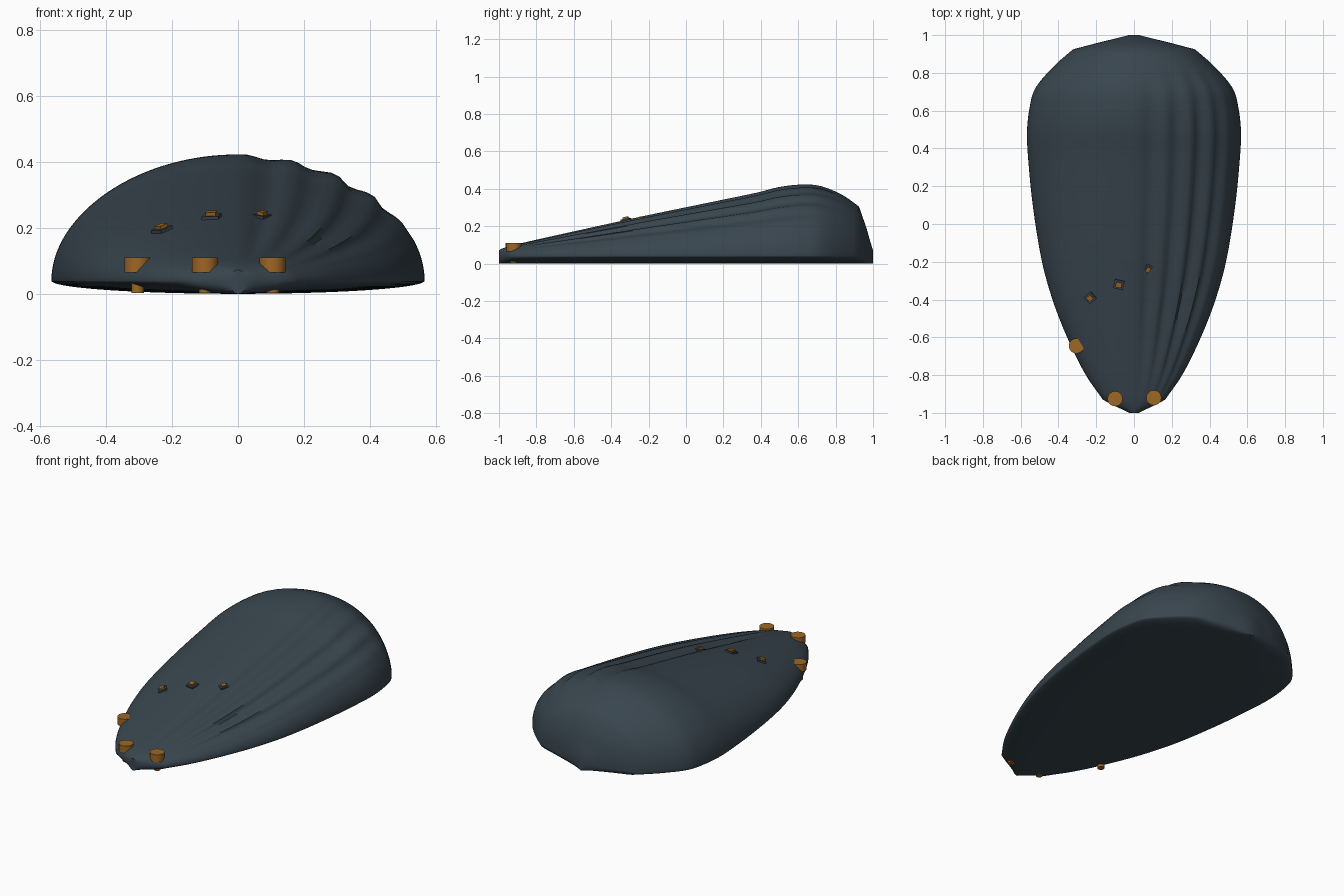
import bpy, bmesh, math
from mathutils import Vector, Matrix

if "Cube" in bpy.data.objects:
    bpy.data.objects.remove(bpy.data.objects["Cube"])


def material(name, rgb):
    m = bpy.data.materials.new(name)
    m.diffuse_color = (*rgb, 1)
    m.use_nodes = True
    m.node_tree.nodes["Principled BSDF"].inputs["Base Color"].default_value = m.diffuse_color
    return m


SHELL = material("slate blue", (0.040, 0.060, 0.076))
AMBER = material("amber brown", (0.34, 0.135, 0.018))

# Sections along the shell: y, half width, top height
STATIONS = [(-0.93, 0.165, 0.098), (-0.80, 0.255, 0.128), (-0.62, 0.345, 0.168),
            (-0.42, 0.425, 0.212), (-0.20, 0.487, 0.260), (0.10, 0.536, 0.322),
            (0.38, 0.563, 0.380), (0.50, 0.566, 0.410), (0.62, 0.552, 0.423),
            (0.72, 0.522, 0.415), (0.84, 0.420, 0.365), (0.925, 0.322, 0.305)]
RIM = 0.04


def size_at(y):
    """Half width and height of the shell, smoothly interpolated."""
    s = STATIONS
    i = max(k for k in range(len(s) - 1) if s[k][0] <= y + 1e-6)
    a, b = s[i], s[i + 1]
    p, q = s[max(i - 1, 0)], s[min(i + 2, len(s) - 1)]
    d = b[0] - a[0]
    t = (y - a[0]) / d
    out = []
    for c in (1, 2):
        ma = (b[c] - p[c]) / (b[0] - p[0]) * d
        mb = (q[c] - a[c]) / (q[0] - a[0]) * d
        out.append((2*t**3 - 3*t**2 + 1) * a[c] + (t**3 - 2*t**2 + t) * ma
                   + (3*t**2 - 2*t**3) * b[c] + (t**3 - t**2) * mb)
    return out


def shell_point(y, w, h, ang):
    """Point on a section; ang is measured from straight up towards +x."""
    s, c = math.sin(ang), math.cos(ang)
    if c < 0:
        return Vector((w * s, y, RIM + RIM * c))
    # Fanned grooves on the right half only
    groove = 0
    if 0.04 < ang < 1.2:
        fade = min(1, (y + 0.95) / 0.5) * max(0, min(1, (0.85 - y) / 0.3))
        fade *= min(1, (1.2 - ang) / 0.45)
        groove = 0.020 * max(0, fade) * (0.5 - 0.5 * math.cos((ang - 0.04) * math.tau / 0.26))
    k = 1 - groove / max(h, 0.1)
    return Vector((w * s * k, y, RIM + (h - RIM) * c * k))


def top_point(x, y):
    w, h = size_at(y)
    return shell_point(y, w, h, math.asin(x / w))


# Lofted shell body
N = 128
first, last = STATIONS[0][0], STATIONS[-1][0]
rows = [(-1.0, 0.026, 0.072), (-0.985, 0.055, 0.080), (-0.955, 0.120, 0.090)]
rows += [(y, *size_at(y)) for y in (first + (last - first) * k / 64 for k in range(65))]
rows += [(0.965, 0.17, 0.19), (0.985, 0.085, 0.12), (1.0, 0.028, 0.07)]
bm = bmesh.new()
rings = [[bm.verts.new(shell_point(y, w, h, -math.pi + math.tau * k / N)) for k in range(N)]
         for y, w, h in rows]
for a, b in zip(rings, rings[1:]):
    for k in range(N):
        bm.faces.new((a[k], a[(k + 1) % N], b[(k + 1) % N], b[k]))
bm.faces.new(rings[0])
bm.faces.new(rings[-1])
bmesh.ops.recalc_face_normals(bm, faces=bm.faces)
mesh = bpy.data.meshes.new("shell")
bm.to_mesh(mesh)
bm.free()
mesh.materials.append(SHELL)
shell = bpy.data.objects.new("shell", mesh)
bpy.context.collection.objects.link(shell)
bpy.context.view_layer.objects.active = shell
shell.select_set(True)
bpy.ops.object.shade_smooth_by_angle(angle=math.radians(45))


def cylinder(name, x, y, z0, z1, r):
    bpy.ops.mesh.primitive_cylinder_add(vertices=32, radius=r, depth=z1 - z0,
                                        location=(x, y, (z0 + z1) / 2))
    o = bpy.context.object
    o.name = name
    o.data.materials.append(AMBER)
    bpy.ops.object.shade_smooth_by_angle(angle=math.radians(40))


# Pegs with wide heads around the narrow end
for x, y in ((-0.305, -0.645), (-0.10, -0.925), (0.105, -0.92)):
    cylinder("peg_shaft", x, y, 0.003, 0.075, 0.019)
    cylinder("peg_head", x, y, 0.065, 0.11, 0.04)


def stud_box(name, centre, rot, size, mat):
    bpy.ops.mesh.primitive_cube_add(size=1)
    o = bpy.context.object
    o.name = name
    o.matrix_world = Matrix.Translation(centre) @ rot @ Matrix.Diagonal((*size, 1))
    o.data.materials.append(mat)


# Small square studs lying on the surface
for x, y, turn, w in ((-0.23, -0.39, 40, 0.048), (-0.08, -0.32, -12, 0.052),
                      (0.08, -0.24, -32, 0.036)):
    p = top_point(x, y)
    du = top_point(x + 0.03, y) - top_point(x - 0.03, y)
    dv = top_point(x, y + 0.03) - top_point(x, y - 0.03)
    n = du.cross(dv).normalized()
    rot = (Vector((0, 0, 1)).rotation_difference(n).to_matrix().to_4x4()
           @ Matrix.Rotation(math.radians(turn), 4, 'Z'))
    stud_box("stud_base", p + n * 0.002, rot, (w, 0.048, 0.014), SHELL)
    stud_box("stud_gem", p + n * 0.010, rot, (w * 0.6, 0.028, 0.018), AMBER)
